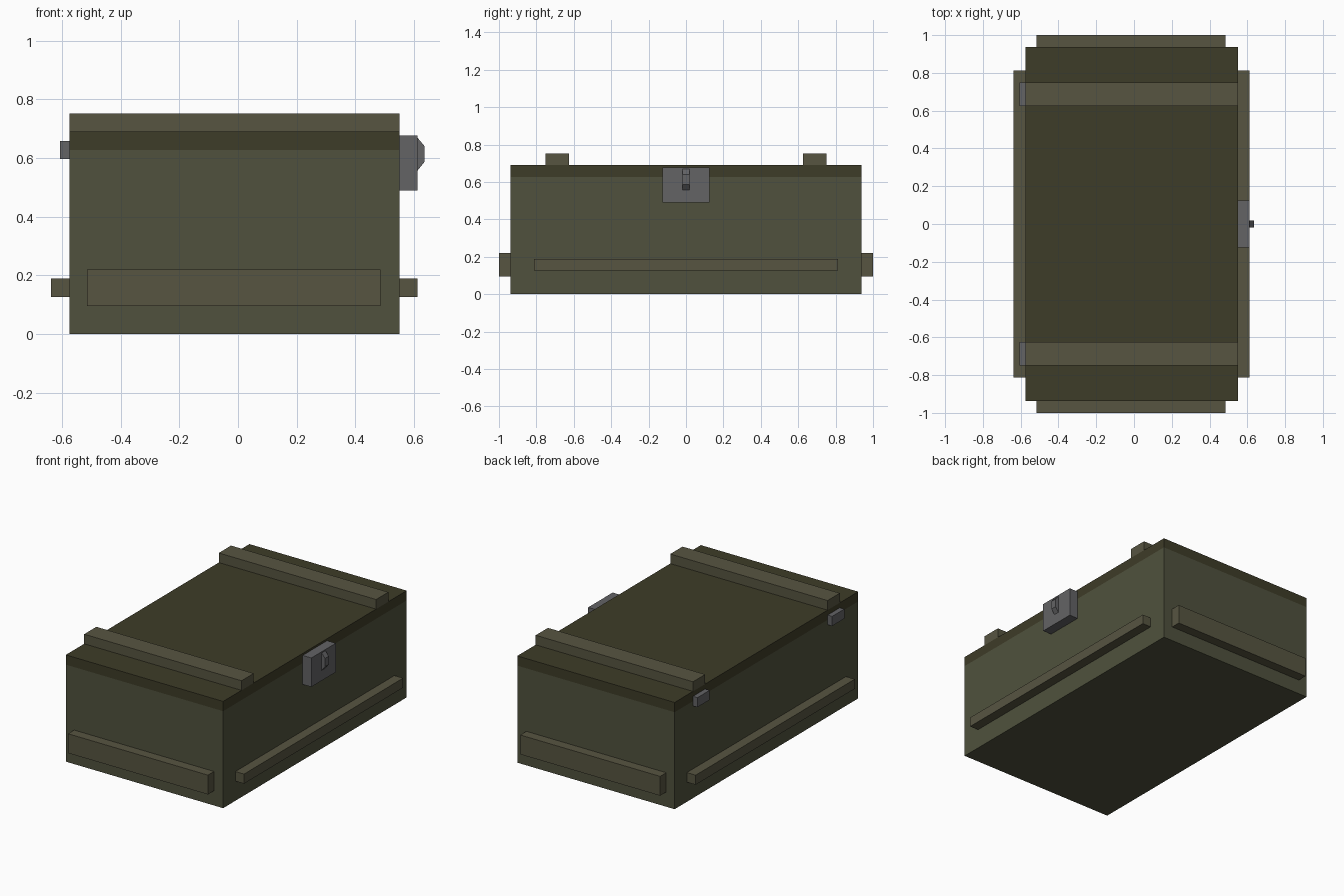
import bpy, bmesh

if "Cube" in bpy.data.objects:
    bpy.data.objects.remove(bpy.data.objects["Cube"])


def material(name, rgb):
    m = bpy.data.materials.new(name)
    m.diffuse_color = (*rgb, 1)
    m.use_nodes = True
    m.node_tree.nodes["Principled BSDF"].inputs["Base Color"].default_value = m.diffuse_color
    return m


BODY = material("olive_body", (0.080, 0.083, 0.047))
LID = material("dark_olive_lid", (0.048, 0.045, 0.021))
TRIM = material("olive_trim", (0.095, 0.090, 0.053))
METAL = material("grey_metal", (0.125, 0.125, 0.130))


def finish(name, bm, mat):
    bmesh.ops.recalc_face_normals(bm, faces=bm.faces)
    mesh = bpy.data.meshes.new(name)
    bm.to_mesh(mesh)
    bm.free()
    mesh.materials.append(mat)
    obj = bpy.data.objects.new(name, mesh)
    bpy.context.collection.objects.link(obj)
    return obj


def box(name, xs, ys, zs, mat):
    bm = bmesh.new()
    bmesh.ops.create_cube(bm, size=1)
    for v in bm.verts:
        for i, (lo, hi) in enumerate((xs, ys, zs)):
            v.co[i] = hi if v.co[i] > 0 else lo
    return finish(name, bm, mat)


def span(a, b, side):
    return tuple(sorted((a * side, b * side)))


X0, X1, Y = -0.575, 0.55, 0.9375

# Crate body and lid
box("crate_body", (X0, X1), (-Y, Y), (0, 0.627), BODY)
box("lid", (X0, X1), (-Y, Y), (0.627, 0.69), LID)

# Lid battens, hinges and end handles, repeated at both ends
for side, label in ((-1, "front"), (1, "back")):
    batten_y = span(0.625, 0.75, side)
    box(label + "_lid_batten", (X0, X1), batten_y, (0.69, 0.752), TRIM)
    box(label + "_hinge", (-0.607, X0), batten_y, (0.596, 0.658), METAL)
    box(label + "_end_handle", (-0.515, 0.485), span(Y, 1.0, side), (0.095, 0.22), TRIM)

# Long side rails
for label, xs in (("left", (-0.638, X0)), ("right", (X1, 0.612))):
    box(label + "_rail", xs, (-0.8125, 0.8125), (0.127, 0.189), TRIM)

# Latch plate
box("latch_plate", (X1, 0.612), (-0.125, 0.125), (0.49, 0.677), METAL)

# Latch catch: trapezoid profile extruded along y
bm = bmesh.new()
profile = [(0.612, 0.557), (0.636, 0.587), (0.636, 0.64), (0.612, 0.669)]
face = bm.faces.new([bm.verts.new((x, -0.019, z)) for x, z in profile])
new = bmesh.ops.extrude_face_region(bm, geom=[face])["geom"]
bmesh.ops.translate(bm, vec=(0, 0.038, 0),
                    verts=[g for g in new if isinstance(g, bmesh.types.BMVert)])
finish("latch_catch", bm, METAL)
